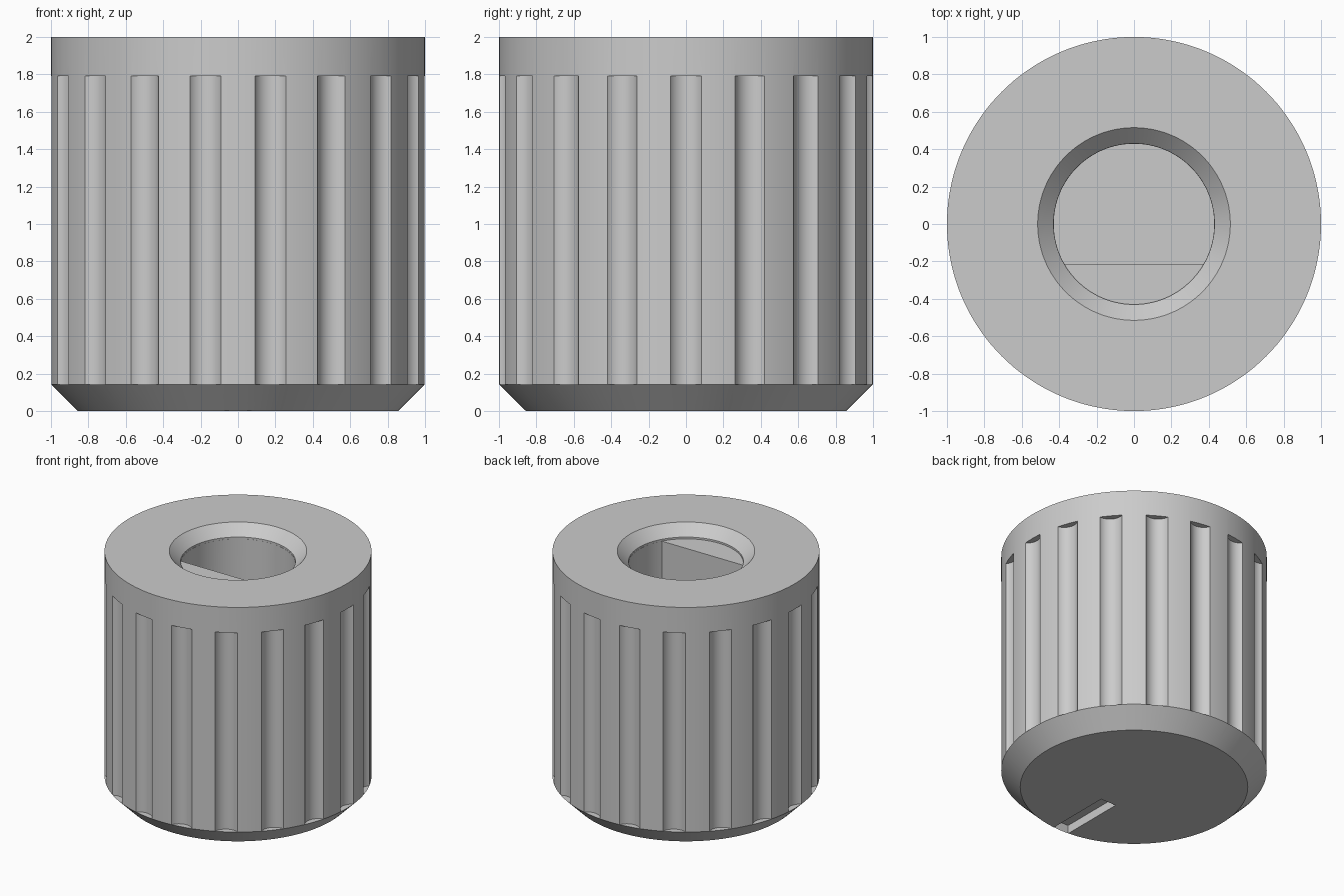
import bpy, bmesh, math
from mathutils import Matrix

cube = bpy.data.objects.get("Cube")
if cube:
    bpy.data.objects.remove(cube, do_unlink=True)

SEGMENTS = 144
GROOVES = 18

grey = bpy.data.materials.new("plain grey")
grey.use_nodes = True
grey.diffuse_color = (0.6, 0.6, 0.6, 1)
grey.node_tree.nodes["Principled BSDF"].inputs["Base Color"].default_value = (0.6, 0.6, 0.6, 1)


def finish(name, bm):
    """Turn a bmesh into a grey object."""
    bmesh.ops.recalc_face_normals(bm, faces=bm.faces)
    mesh = bpy.data.meshes.new(name)
    bm.to_mesh(mesh)
    bm.free()
    mesh.materials.append(grey)
    obj = bpy.data.objects.new(name, mesh)
    bpy.context.collection.objects.link(obj)
    return obj


def add_prism(bm, outline, bottom, top):
    """Extrude a flat outline from bottom to top."""
    face = bm.faces.new([bm.verts.new((x, y, bottom)) for x, y in outline])
    new = bmesh.ops.extrude_face_region(bm, geom=[face])["geom"]
    verts = [v for v in new if isinstance(v, bmesh.types.BMVert)]
    bmesh.ops.translate(bm, verts=verts, vec=(0, 0, top - bottom))


def circle(radius, count, cx=0.0):
    return [(cx + radius * math.cos(math.tau * i / count),
             radius * math.sin(math.tau * i / count)) for i in range(count)]


def cut(target, cutter):
    cutter.hide_render = True
    mod = target.modifiers.new("cut", "BOOLEAN")
    mod.operation = "DIFFERENCE"
    mod.solver = "EXACT"
    mod.object = cutter
    bpy.ops.object.select_all(action="DESELECT")
    bpy.context.view_layer.objects.active = target
    target.select_set(True)
    bpy.ops.object.modifier_apply(modifier=mod.name)
    bpy.data.objects.remove(cutter, do_unlink=True)


# Turned body: bevelled lower rim, straight wall, countersunk mouth
profile = [(0, 0), (0.857, 0), (1, 0.143), (1, 2),
           (0.515, 2), (0.43, 1.915), (0.43, 1.9), (0, 1.9)]
bm = bmesh.new()
points = [bm.verts.new((r, 0, z)) for r, z in profile]
edges = [bm.edges.new(pair) for pair in zip(points, points[1:])]
bmesh.ops.spin(bm, geom=points + edges, cent=(0, 0, 0), axis=(0, 0, 1),
               angle=math.tau, steps=SEGMENTS)
bmesh.ops.remove_doubles(bm, verts=bm.verts, dist=0.0001)
knob = finish("knob_body", bm)

# Grip grooves around the wall
bm = bmesh.new()
for i in range(GROOVES):
    start = len(bm.verts)
    add_prism(bm, circle(0.1, 40, 1.05), 0.143, 1.79)
    bm.verts.ensure_lookup_table()
    bmesh.ops.rotate(bm, verts=bm.verts[start:], cent=(0, 0, 0),
                     matrix=Matrix.Rotation(math.tau * i / GROOVES, 3, "Z"))
cut(knob, finish("groove_cutter", bm))

# Shaft hole with one flat side
flat_y = -0.215
radius = 0.429
half = math.sqrt(radius ** 2 - flat_y ** 2)
arc = [p for p in circle(radius, SEGMENTS) if p[1] > flat_y + 0.005]
first = next(i for i, p in enumerate(arc) if p[0] < 0 and p[1] < 0)
while arc[first][1] > arc[(first + 1) % len(arc)][1] and arc[first + 1][0] < 0:
    first += 1
outline = arc[:first + 1] + [(-half, flat_y), (half, flat_y)] + arc[first + 1:]
bm = bmesh.new()
add_prism(bm, outline, 0.5, 1.95)
cut(knob, finish("shaft_hole_cutter", bm))

# Pointer slot in the closed face
bm = bmesh.new()
add_prism(bm, [(-0.071, -0.857), (0.071, -0.857), (0.071, -0.3), (-0.071, -0.3)], -0.1, 0.07)
cut(knob, finish("pointer_slot_cutter", bm))

bpy.ops.object.shade_smooth_by_angle(angle=math.radians(30))
